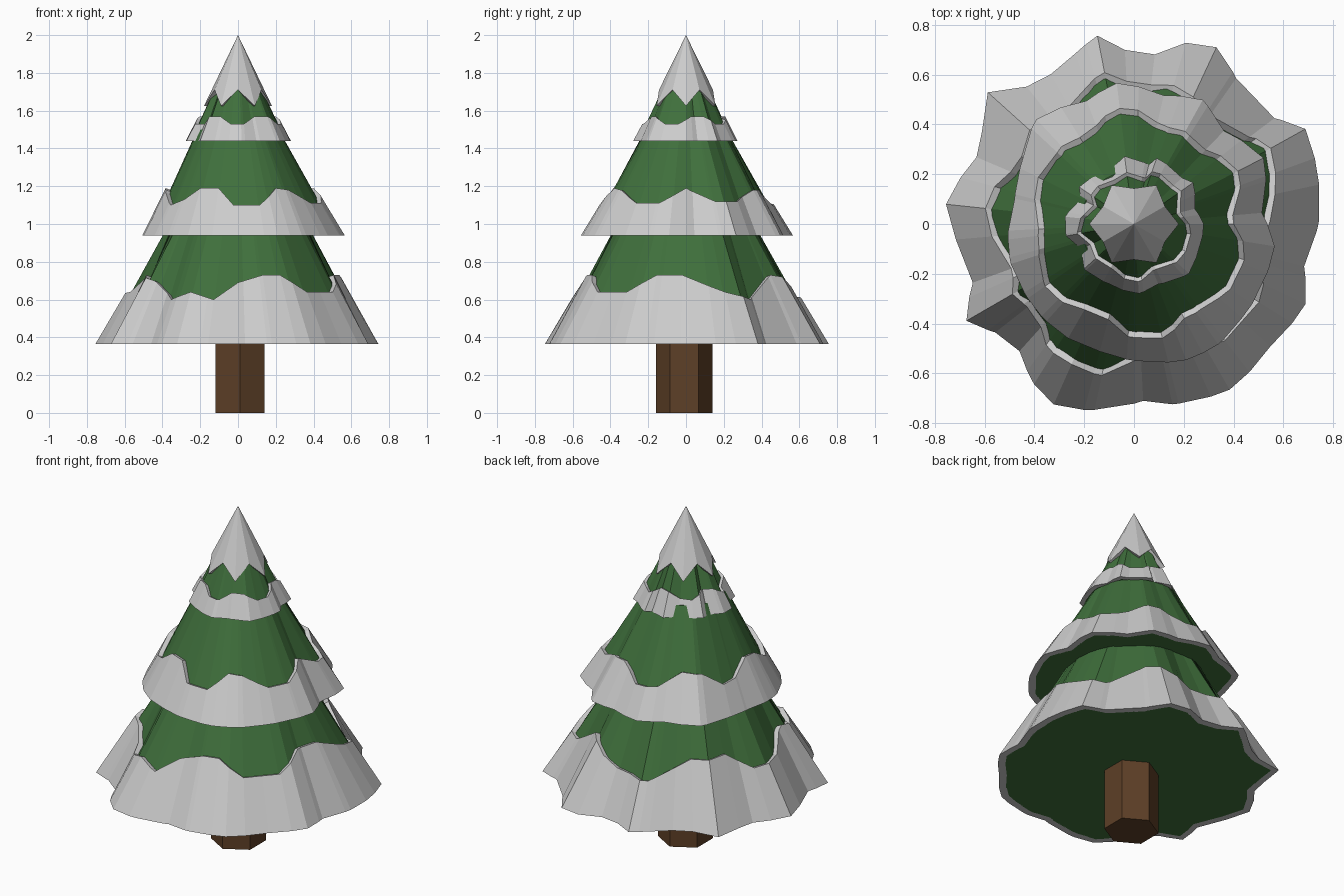
import bpy, bmesh
from math import cos, sin, radians

if "Cube" in bpy.data.objects:
    bpy.data.objects.remove(bpy.data.objects["Cube"])


def material(name, rgb):
    m = bpy.data.materials.new(name)
    m.diffuse_color = (*rgb, 1)
    m.use_nodes = True
    m.node_tree.nodes["Principled BSDF"].inputs["Base Color"].default_value = m.diffuse_color
    return m


GREEN = material("needles", (0.05, 0.16, 0.045))
BROWN = material("bark", (0.11, 0.05, 0.02))


def sample(keys, a):
    """Linear, wrapping interpolation of (degrees, value) keys."""
    k = sorted(keys)
    k = [(k[-1][0] - 360, k[-1][1])] + k + [(k[0][0] + 360, k[0][1])]
    for (a0, v0), (a1, v1) in zip(k, k[1:]):
        if a0 <= a <= a1:
            return v0 + (v1 - v0) * (a - a0) / (a1 - a0)


def loft(name, rings, mat=None, caps=False, loop=False):
    """Skin rings of points; cap the ends or join the last ring to the first."""
    bm = bmesh.new()
    vs = [[bm.verts.new(p) for p in r] for r in rings]
    pairs = list(zip(vs, vs[1:])) + ([(vs[-1], vs[0])] if loop else [])
    n = len(vs[0])
    for lo, hi in pairs:
        for i in range(n):
            j = (i + 1) % n
            bm.faces.new((lo[i], lo[j], hi[j], hi[i]))
    if caps:
        bm.faces.new(vs[0][::-1])
        bm.faces.new(vs[-1])
    bmesh.ops.remove_doubles(bm, verts=bm.verts, dist=0.0005)
    bmesh.ops.recalc_face_normals(bm, faces=bm.faces)
    me = bpy.data.meshes.new(name)
    bm.to_mesh(me)
    bm.free()
    ob = bpy.data.objects.new(name, me)
    bpy.context.collection.objects.link(ob)
    if mat:
        me.materials.append(mat)
    return ob


def polar(a, r, z):
    return (r * cos(radians(a)), r * sin(radians(a)), z)


def tier(name, rim, crest, z0, z1, r1, t):
    """Fluted green cone with a snow skirt whose upper edge follows crest."""
    angles = []
    for a in sorted({k[0] for k in rim} | {k[0] for k in crest}):
        if not angles or a - angles[-1] > 1.5:
            angles.append(a)
    R = {a: sample(rim, a) for a in angles}
    C = {a: sample(crest, a) for a in angles}

    def green(a, z):
        f = (z - z0) / (z1 - z0)
        return (R[a] - t * 1.3) * (1 - f) + r1 * f

    loft(name + "_branches",
         [[polar(a, green(a, z), z) for a in angles] for z in (z0, z1)],
         GREEN, caps=True)
    loft(name + "_snow", [
        [polar(a, R[a], z0) for a in angles],
        [polar(a, green(a, C[a]) + t, C[a]) for a in angles],
        [polar(a, green(a, C[a] - 0.01) - 0.003, C[a] - 0.01) for a in angles],
        [polar(a, green(a, z0) - 0.003, z0) for a in angles]], loop=True)


# Trunk: six-sided post
hexagon = [(0.01 + 0.15 * cos(radians(90 + 60 * i)),
            -0.01 + 0.15 * sin(radians(90 + 60 * i))) for i in range(6)]
loft("trunk", [[(x, y, z) for x, y in hexagon] for z in (0, 0.4)], BROWN, caps=True)

# Lower tier
tier("lower_tier",
     [(1, .743), (12, .76), (29, .787), (37, .706), (55, .715), (65, .783),
      (74, .757), (83, .686), (93, .70), (101, .77), (109, .724), (119, .688),
      (128, .70), (138, .79), (149, .713), (157, .687), (174, .759), (185, .718),
      (200, .689), (210, .777), (218, .707), (228, .687), (238, .758), (246, .793),
      (255, .773), (273, .711), (282, .74), (300, .768), (318, .736), (335, .76),
      (346, .704)],
     [(20, .64), (35, .60), (57, .73), (65, .72), (83, .62), (105, .61), (128, .72),
      (149, .73), (165, .63), (185, .64), (204, .73), (216, .70), (234, .60),
      (246, .64), (258, .60), (270, .69), (284, .73), (294, .73), (308, .64),
      (328, .64), (343, .73), (358, .73)],
     0.365, 1.02, 0.355, 0.03)

# Middle tier
tier("middle_tier",
     [(5, .516), (18, .557), (27, .584), (46, .52), (61, .57), (77, .53), (97, .57),
      (111, .53), (133, .575), (154, .51), (168, .49), (187, .51), (198, .52),
      (212, .52), (225, .525), (240, .53), (255, .53), (271, .55), (291, .585),
      (305, .59), (319, .575), (340, .57), (351, .572)],
     [(0, 1.19), (20, 1.12), (38, 1.12), (58, 1.18), (70, 1.18), (88, 1.10),
      (105, 1.11), (122, 1.19), (137, 1.18), (154, 1.10), (166, 1.11), (183, 1.19),
      (195, 1.18), (215, 1.10), (228, 1.13), (240, 1.19), (256, 1.19), (267, 1.10),
      (284, 1.10), (298, 1.19), (308, 1.18), (326, 1.11), (342, 1.11)],
     0.94, 1.50, 0.215, 0.028)

# Upper tier
tier("upper_tier",
     [(0, .28), (14, .252), (35, .29), (45, .265), (71, .28), (76, .245), (98, .275),
      (115, .235), (146, .266), (155, .235), (174, .278), (190, .277), (205, .235),
      (222, .27), (247, .26), (274, .28), (292, .26), (318, .297), (337, .28)],
     [(a, 1.57 if i % 4 < 2 else 1.53) for i, a in enumerate(range(8, 360, 18))],
     1.44, 1.96, 0.01, 0.02)

# Snow cap: cone with a zigzag hem
hem = [(30 * i, (0.18, 1.625) if i % 2 == 0 else (0.143, 1.71)) for i in range(12)]
loft("snow_cap", [
    [polar(a, 0, 2.0) for a, _ in hem],
    [polar(a, r, z) for a, (r, z) in hem],
    [polar(a, r - 0.03, z) for a, (r, z) in hem],
    [polar(a, 0, 1.94) for a, _ in hem]])
